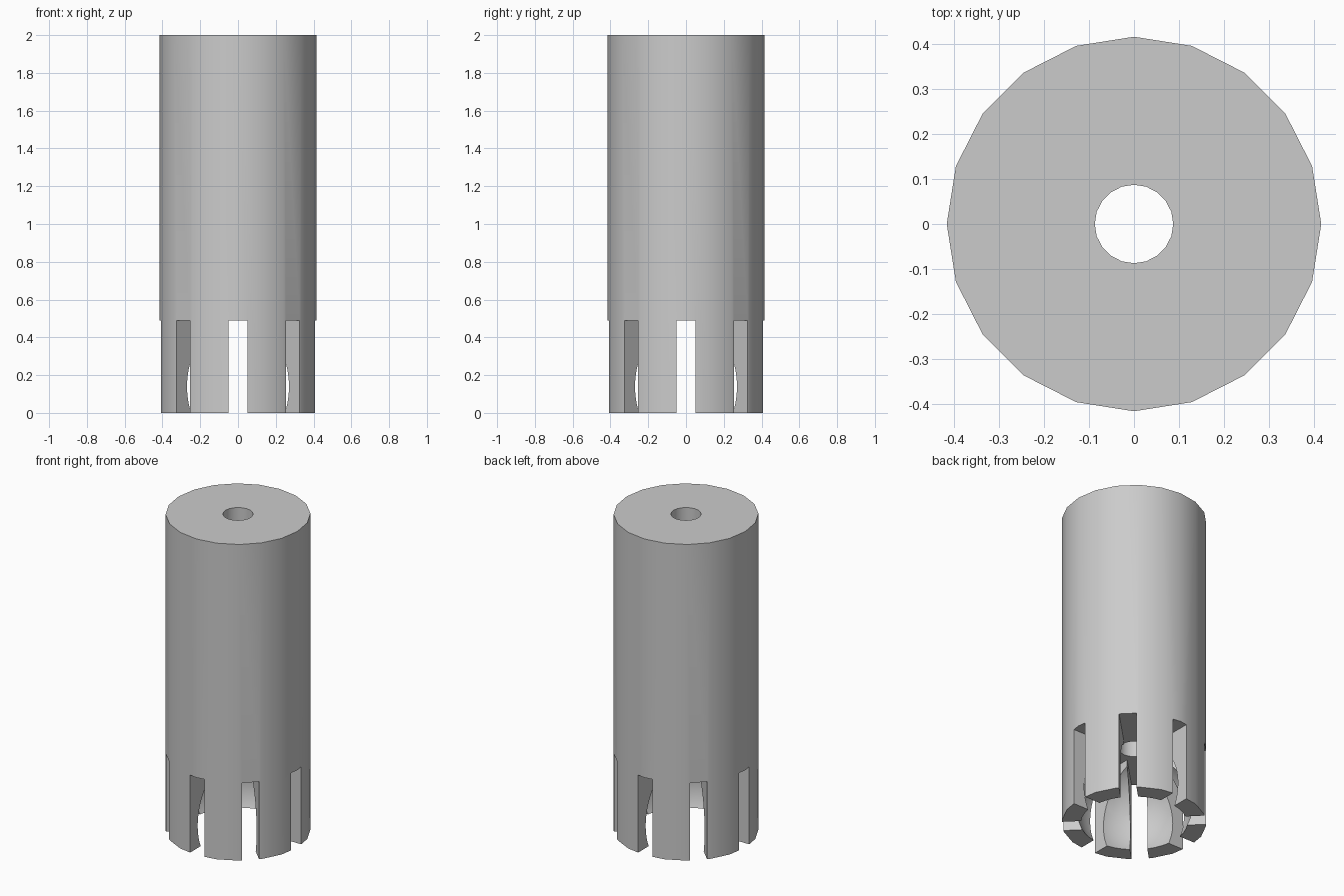
import bpy
import bmesh
from math import pi, cos, sin, radians
from mathutils import Matrix, Vector

if "Cube" in bpy.data.objects:
    bpy.data.objects.remove(bpy.data.objects["Cube"])

BODY_RADIUS, HEIGHT = 0.415, 2.0
HOLE_RADIUS = 0.087
SOCKET_RADIUS, SOCKET_Z = 0.336, 0.14
SLOT_HALF, SLOT_TOP, SLOTS = 0.05, 0.49, 8

grey = bpy.data.materials.new("plain_grey")
grey.use_nodes = True
colour = (0.6, 0.6, 0.6, 1)
grey.diffuse_color = colour
grey.node_tree.nodes["Principled BSDF"].inputs["Base Color"].default_value = colour


def make_object(name, bm):
    bmesh.ops.recalc_face_normals(bm, faces=bm.faces)
    mesh = bpy.data.meshes.new(name)
    bm.to_mesh(mesh)
    bm.free()
    mesh.materials.append(grey)
    obj = bpy.data.objects.new(name, mesh)
    bpy.context.collection.objects.link(obj)
    return obj


def cylinder(name, radius, bottom, top):
    bm = bmesh.new()
    bmesh.ops.create_cone(bm, cap_ends=True, segments=20, radius1=radius, radius2=radius,
                          depth=top - bottom,
                          matrix=Matrix.Translation((0, 0, (bottom + top) / 2)))
    return make_object(name, bm)


def star_slots(name):
    """Eight radial slots as one extruded star outline."""
    step = 2 * pi / SLOTS
    corner = SLOT_HALF / sin(step / 2)
    bm = bmesh.new()
    verts = []
    for i in range(SLOTS):
        turn = Matrix.Rotation(i * step, 3, 'Z')
        for x, y in ((1, -SLOT_HALF), (1, SLOT_HALF),
                     (corner * cos(step / 2), corner * sin(step / 2))):
            verts.append(bm.verts.new(turn @ Vector((x, y, -0.2))))
    face = bm.faces.new(verts)
    result = bmesh.ops.extrude_face_region(bm, geom=[face])
    moved = [v for v in result["geom"] if isinstance(v, bmesh.types.BMVert)]
    bmesh.ops.translate(bm, verts=moved, vec=(0, 0, SLOT_TOP + 0.2))
    return make_object(name, bm)


# Main sleeve
sleeve = cylinder("slotted_sleeve", BODY_RADIUS, 0, HEIGHT)

# Cutters: round socket, centre bore, radial slots
bm = bmesh.new()
bmesh.ops.create_uvsphere(bm, u_segments=40, v_segments=24, radius=SOCKET_RADIUS,
                          matrix=Matrix.Translation((0, 0, SOCKET_Z)))
cutters = [make_object("socket_cutter", bm),
           cylinder("bore_cutter", HOLE_RADIUS, SOCKET_Z, HEIGHT + 0.2),
           star_slots("slot_cutter")]

bpy.ops.object.select_all(action='DESELECT')
bpy.context.view_layer.objects.active = sleeve
sleeve.select_set(True)
for cutter in cutters:
    cutter.hide_render = True
    mod = sleeve.modifiers.new(cutter.name, 'BOOLEAN')
    mod.operation = 'DIFFERENCE'
    mod.solver = 'EXACT'
    mod.object = cutter
    bpy.ops.object.modifier_apply(modifier=mod.name)
    bpy.data.objects.remove(cutter)

# Smooth round walls, crisp slot edges
bpy.ops.object.shade_smooth_by_angle(angle=radians(30))
